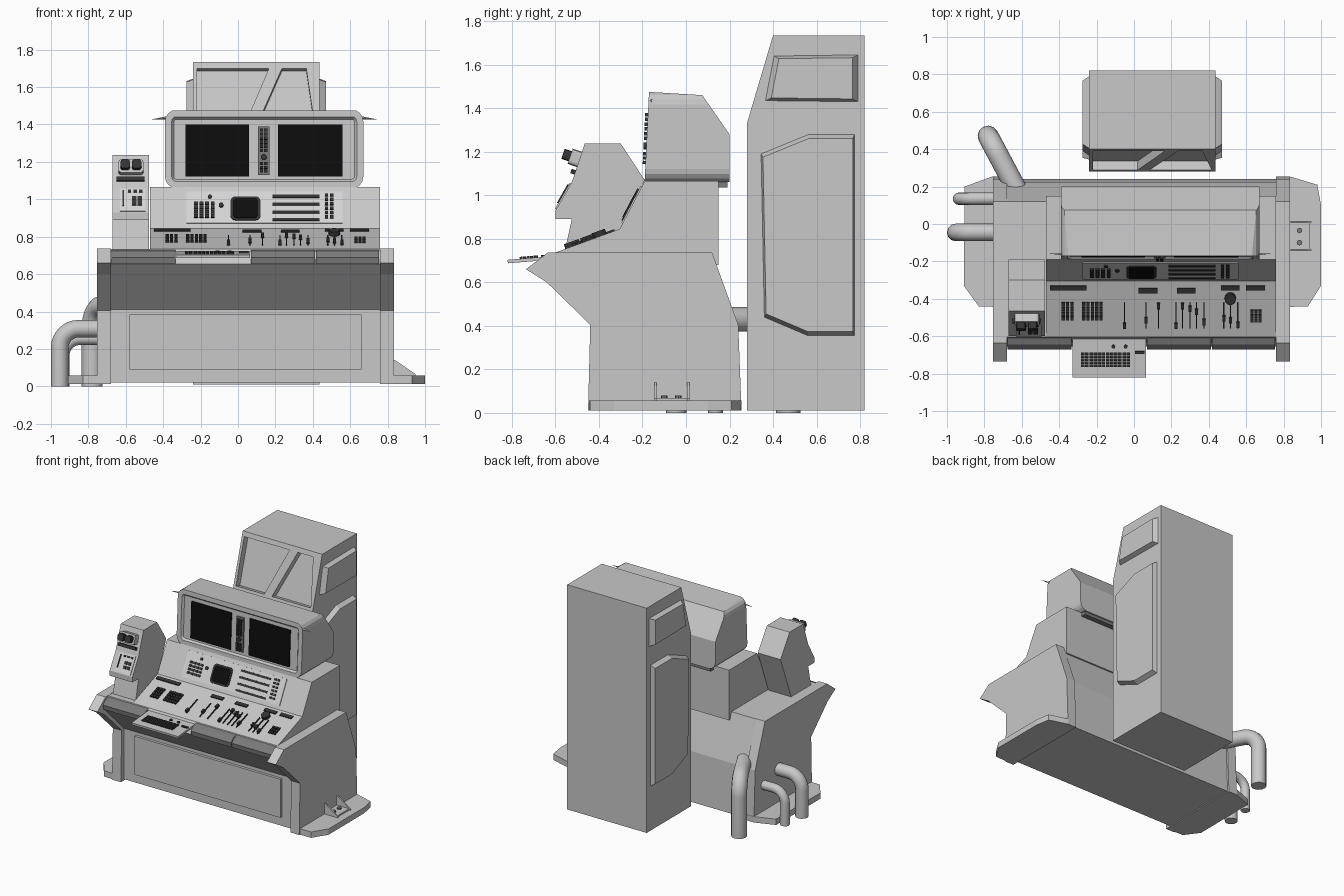
import bpy, bmesh, math
from mathutils import Vector

if "Cube" in bpy.data.objects:
    bpy.data.objects.remove(bpy.data.objects["Cube"])


def material(name, v):
    m = bpy.data.materials.new(name)
    m.use_nodes = True
    m.diffuse_color = (v, v, v, 1)
    b = m.node_tree.nodes["Principled BSDF"]
    b.inputs["Base Color"].default_value = (v, v, v, 1)
    b.inputs["Roughness"].default_value = 0.7
    return m


GREY = material("body grey", 0.58)
LIGHT = material("panel light grey", 0.66)
DARK = material("padding dark grey", 0.2)
CHARCOAL = material("control charcoal", 0.035)
BLACK = material("screen black", 0.004)


def finish(name, bm, mat):
    bmesh.ops.recalc_face_normals(bm, faces=bm.faces)
    me = bpy.data.meshes.new(name)
    bm.to_mesh(me)
    bm.free()
    me.materials.append(mat)
    ob = bpy.data.objects.new(name, me)
    bpy.context.collection.objects.link(ob)
    return ob


def loft(bm, low, high):
    a = [bm.verts.new(p) for p in low]
    b = [bm.verts.new(p) for p in high]
    bm.faces.new(a)
    bm.faces.new(b)
    for i in range(len(a)):
        j = (i + 1) % len(a)
        bm.faces.new((a[i], a[j], b[j], b[i]))


def prism(name, axis, pts, lo, hi, mat=GREY, taper=1.0):
    """Outline extruded along an axis; taper shrinks the far end."""
    place = {"x": lambda p, h: (h, p[0], p[1]), "y": lambda p, h: (p[0], h, p[1]),
             "z": lambda p, h: (p[0], p[1], h)}[axis]
    c = [sum(p[k] for p in pts) / len(pts) for k in (0, 1)]
    far = [[c[k] + (p[k] - c[k]) * taper for k in (0, 1)] for p in pts]
    bm = bmesh.new()
    loft(bm, [place(p, lo) for p in pts], [place(p, hi) for p in far])
    return finish(name, bm, mat)


def rect(x0, x1, a0, a1):
    return [(x0, a0), (x1, a0), (x1, a1), (x0, a1)]


def centred(x, a, w, h):
    return rect(x - w / 2, x + w / 2, a - h / 2, a + h / 2)


def grid(x0, x1, a0, a1, cols, rows, fill=0.75):
    dx, da = (x1 - x0) / cols, (a1 - a0) / rows
    return [centred(x0 + dx * (i + .5), a0 + da * (j + .5), dx * fill, da * fill)
            for i in range(cols) for j in range(rows)]


def rounded(x0, x1, a0, a1, r, n=4):
    out = []
    for k, (cx, ca) in enumerate(rect(x0 + r, x1 - r, a0 + r, a1 - r)):
        for i in range(n + 1):
            t = math.pi * (1 + k / 2 + i / n / 2)
            out.append((cx + r * math.cos(t), ca + r * math.sin(t)))
    return out


def disc(x, a, r, n=12):
    return [(x + r * math.cos(math.tau * i / n), a + r * math.sin(math.tau * i / n)) for i in range(n)]


def slab(name, slope, polys, mat, hi=0.008, lo=-0.002):
    """Plates on a sloped face given by two (y, z) ends; k picks the measured axis."""
    p, q, k = Vector(slope[0]), Vector(slope[1]), slope[2]
    d = q - p
    n = Vector((-d.y, d.x)).normalized()
    bm = bmesh.new()
    for poly in polys:
        base = [(x, p + d * ((a - p[k]) / d[k])) for x, a in poly]
        loft(bm, *[[(x, *(b + n * h)) for x, b in base] for h in (lo, hi)])
    return finish(name, bm, mat)


def cut(ob, cutter):
    mod = ob.modifiers.new("cut", "BOOLEAN")
    mod.object, mod.solver = cutter, "EXACT"
    bpy.context.view_layer.objects.active = ob
    bpy.ops.object.modifier_apply(modifier="cut")
    bpy.data.objects.remove(cutter)


# Rear tower with two sunken windows and raised side panels
tower = prism("rear_tower", "x", [(.28, .01), (.28, 1.33), (.4, 1.735), (.82, 1.735), (.82, .01)], -.24, .435)
TOWER = ((.28, 1.33), (.4, 1.735), 1)
cut(tower, slab("window_cutter", TOWER,
                [[(-.22, 1.36), (.02, 1.36), (.165, 1.7), (-.22, 1.7)],
                 [(.085, 1.36), (.415, 1.36), (.365, 1.7), (.235, 1.7)]], GREY, .05, -.05))
for side, x, out in (("right", -.24, -.275), ("left", .435, .47)):
    prism(side + "_upper_panel", "x", [(.365, 1.435), (.405, 1.64), (.79, 1.645), (.79, 1.43)], x, out, taper=.88)
    prism(side + "_lower_panel", "x", [(.345, 1.19), (.565, 1.28), (.775, 1.28), (.775, .355), (.56, .355),
                                       (.36, .44)], x, out, taper=.96)

# Desk body between two side panels
prism("desk_body", "x", [(-.605, .735), (-.655, .655), (-.41, .41), (-.41, .02), (.24, .02), (.225, .4),
                         (.12, .735)], -.69, .77)
prism("front_plate", "y", rect(-.58, .66, .09, .385), -.43, -.4)
SIDE = [(-.735, .66), (-.635, .737), (.12, .737), (.24, .405), (.255, .012), (-.45, .012), (-.44, .405),
        (-.64, .6)]
prism("right_side_panel", "x", SIDE, -.755, -.68)
prism("left_side_panel", "x", SIDE, .76, .835)

# Feet and the bolted bracket
prism("left_foot", "z", [(.77, .255), (.83, .255), (.98, .21), (1, .1), (1, -.33), (.93, -.44), (.77, -.445)], .012, .057)
prism("right_foot", "z", [(-.69, .255), (-.755, .255), (-.905, .2), (-.91, -.33), (-.83, -.44), (-.69, -.445)],
      .012, .057)
for i, y in enumerate((-.145, .005)):
    prism("bracket_rib_%d" % i, "y", [(.83, .055), (.95, .055), (.95, .065), (.84, .14), (.83, .14)], y, y + .01)
prism("bracket_base", "z", rect(.83, .94, -.14, .01), .055, .068)
for y in (-.1, -.035):
    prism("bracket_bolt", "z", disc(.885, y, .015, 8), .06, .08, DARK)

# Padded armrests
REST = [(-.6, .732), (-.645, .718), (-.672, .69), (-.668, .655), (-.6, .655)]
for i, (x0, x1) in enumerate(((-.675, -.335), (.07, .412), (.417, .755))):
    prism("armrest_%d" % i, "x", REST, x0, x1, DARK)

# Console: sloped desk and steep back panel
prism("console", "x", [(-.605, .725), (-.605, .735), (-.305, .845), (-.19, 1.065), (.15, 1.065), (.15, .68),
                       (-.3, .68)], -.47, .76)
DESK = ((-.605, .735), (-.305, .845), 0)
STEEP = ((-.305, .845), (-.19, 1.065), 1)
slab("desk_labels", DESK, [centred(x, y, .1, .025) for x, y in
     ((-.4, -.34), (-.305, -.34), (.075, -.355), (.28, -.355), (.515, -.34), (.65, -.34))], CHARCOAL)
slab("desk_buttons", DESK, grid(-.39, -.32, -.515, -.415, 3, 4) + grid(-.28, -.165, -.515, -.415, 5, 4)
     + grid(.62, .685, -.525, -.455, 3, 3), CHARCOAL, .012)
FADERS = [(-.05, -.54), (.065, -.51), (.13, -.435), (.225, -.54), (.26, -.435), (.3, -.45), (.335, -.465),
          (.375, -.52), (.48, -.5), (.515, -.51), (.555, -.535)]
slab("fader_slots", DESK, [rect(x - .003, x + .003, -.555, -.42) for x, _ in FADERS], CHARCOAL)
slab("fader_knobs", DESK, [centred(x, y, .016, .028) for x, y in FADERS], CHARCOAL, .022)
slab("desk_dial", DESK, [disc(.515, -.395, .03, 16)], CHARCOAL, .025)

slab("control_plate", STEEP, [rect(-.275, .56, .87, 1.04)], LIGHT, .006)
slab("control_buttons", STEEP, grid(-.24, -.12, .895, .985, 4, 4, .7) + grid(.46, .515, .89, 1.03, 2, 6, .6)
     + [disc(-.09, .965, .012), disc(-.15, 1.01, .01)], CHARCOAL, .014)
slab("control_strips", STEEP, [centred(.31, z, .25, .014) for z in (.887, .928, .97, 1.012)], CHARCOAL, .012)
slab("control_screen_rim", STEEP, [rounded(-.04, .12, .885, 1.01, .025)], CHARCOAL, .012)
slab("control_screen", STEEP, [rounded(-.028, .108, .895, 1, .02)], BLACK, .015)

# Monitor housing: rounded front outline, trimmed to its side profile
bm = bmesh.new()
outline = rounded(-.39, .67, 1.06, 1.478, .06)
loft(bm, [(x, -.25, z) for x, z in outline], [(x, .2, z) for x, z in outline])
for co, no in (((0, -.19, 1.065), (0, -.41, .02)), ((0, .075, 1.46), (0, .18, .125)),
               ((0, -.17, 1.475), (0, .015, .245))):
    bmesh.ops.bisect_plane(bm, geom=bm.verts[:] + bm.edges[:] + bm.faces[:], plane_co=co, plane_no=no,
                           clear_outer=True)
    bmesh.ops.holes_fill(bm, edges=[e for e in bm.edges if e.is_boundary], sides=0)
bmesh.ops.recalc_face_normals(bm, faces=bm.faces)
front = min(bm.faces, key=lambda f: f.normal.y * f.calc_area())
bmesh.ops.inset_region(bm, faces=[front], thickness=.035, use_even_offset=True)
bmesh.ops.inset_region(bm, faces=[front], thickness=.012, depth=-.015, use_even_offset=True)
finish("monitor_housing", bm, GREY)
prism("monitor_lip", "y", rect(-.34, .62, 1.035, 1.07), .14, .19, DARK)
FACE = ((-.175, 1.065), (-.155, 1.475), 1)
slab("screens", FACE, [rect(-.28, .06, 1.122, 1.4), rect(.215, .56, 1.122, 1.4)], BLACK)
slab("monitor_strip", FACE, [rect(.108, .168, 1.13, 1.39)], DARK, .012)
slab("monitor_buttons", FACE, grid(.115, .16, 1.14, 1.2, 2, 3) + grid(.115, .16, 1.25, 1.38, 2, 6)
     + [disc(.138, 1.225, .016)], CHARCOAL, .028)

# Side pod with lamps and a small control plate
prism("side_pod", "x", [(-.56, .73), (-.525, .89), (-.6, .89), (-.6, .93), (-.525, 1.06), (-.465, 1.238),
                        (-.3, 1.238), (-.19, 1.07), (-.32, .73)], -.67, -.477)
HEAD = ((-.525, 1.06), (-.465, 1.238), 1)
NECK = ((-.6, .93), (-.525, 1.06), 1)
slab("pod_lamp_box", HEAD, [rounded(-.64, -.505, 1.13, 1.2, .015, 2)], GREY, .045)
slab("pod_lamps", HEAD, [rounded(x, x + .05, 1.142, 1.188, .012, 2) for x in (-.628, -.567)], CHARCOAL, .08)
slab("pod_bar", HEAD, [rect(-.65, -.5, 1.095, 1.115)], CHARCOAL, .02)
slab("pod_plate", NECK, [rect(-.63, -.495, .935, 1.055)], LIGHT, .006)
slab("pod_buttons", NECK, grid(-.57, -.51, .96, 1.015, 2, 2) + [rect(-.618, -.61, .96, 1.045)]
     + [centred(x, 1.04, .018, .012) for x in (-.58, -.55, -.52)], CHARCOAL, .012)

# Keyboard tray
TRAY = ((-.825, .703), (-.59, .722), 0)
slab("keyboard_tray", TRAY, [rect(-.33, .065, -.82, -.59)], GREY, 0, -.016)
slab("keyboard_keys", TRAY, grid(-.285, -.02, -.765, -.685, 12, 5, .85)
     + [rect(.005, .055, -.695, -.68), disc(-.11, -.655, .01), disc(-.045, -.655, .01)], CHARCOAL, .009)


# Bent pipes leaving the right side and back
def pipe(name, start, corner, r, bend):
    s, c = Vector(start), Vector(corner)
    d, down = (s - c).normalized(), Vector((0, 0, -1))
    pts = [s]
    for i in range(9):
        t = i / 8 * math.pi / 2
        pts.append(c + d * bend * (1 - math.sin(t)) + down * bend * (1 - math.cos(t)))
    pts.append(Vector((c.x, c.y, 0)))
    cu = bpy.data.curves.new(name, "CURVE")
    cu.dimensions, cu.bevel_depth, cu.bevel_resolution, cu.use_fill_caps = "3D", r, 4, True
    sp = cu.splines.new("POLY")
    sp.points.add(len(pts) - 1)
    for p, v in zip(sp.points, pts):
        p.co = (*v, 1)
    cu.materials.append(GREY)
    ob = bpy.data.objects.new(name, cu)
    bpy.context.collection.objects.link(ob)
    bpy.ops.object.select_all(action="DESELECT")
    ob.select_set(True)
    bpy.context.view_layer.objects.active = ob
    bpy.ops.object.convert(target="MESH")
    bpy.ops.object.shade_smooth_by_angle(angle=math.radians(40))


pipe("thin_pipe", (-.72, .135, .255), (-.935, .135, .255), .034, .09)
pipe("middle_pipe", (-.72, -.045, .308), (-.953, -.045, .308), .047, .1)
pipe("back_pipe", (-.62, .17, .43), (-.78, .47, .43), .056, .12)
